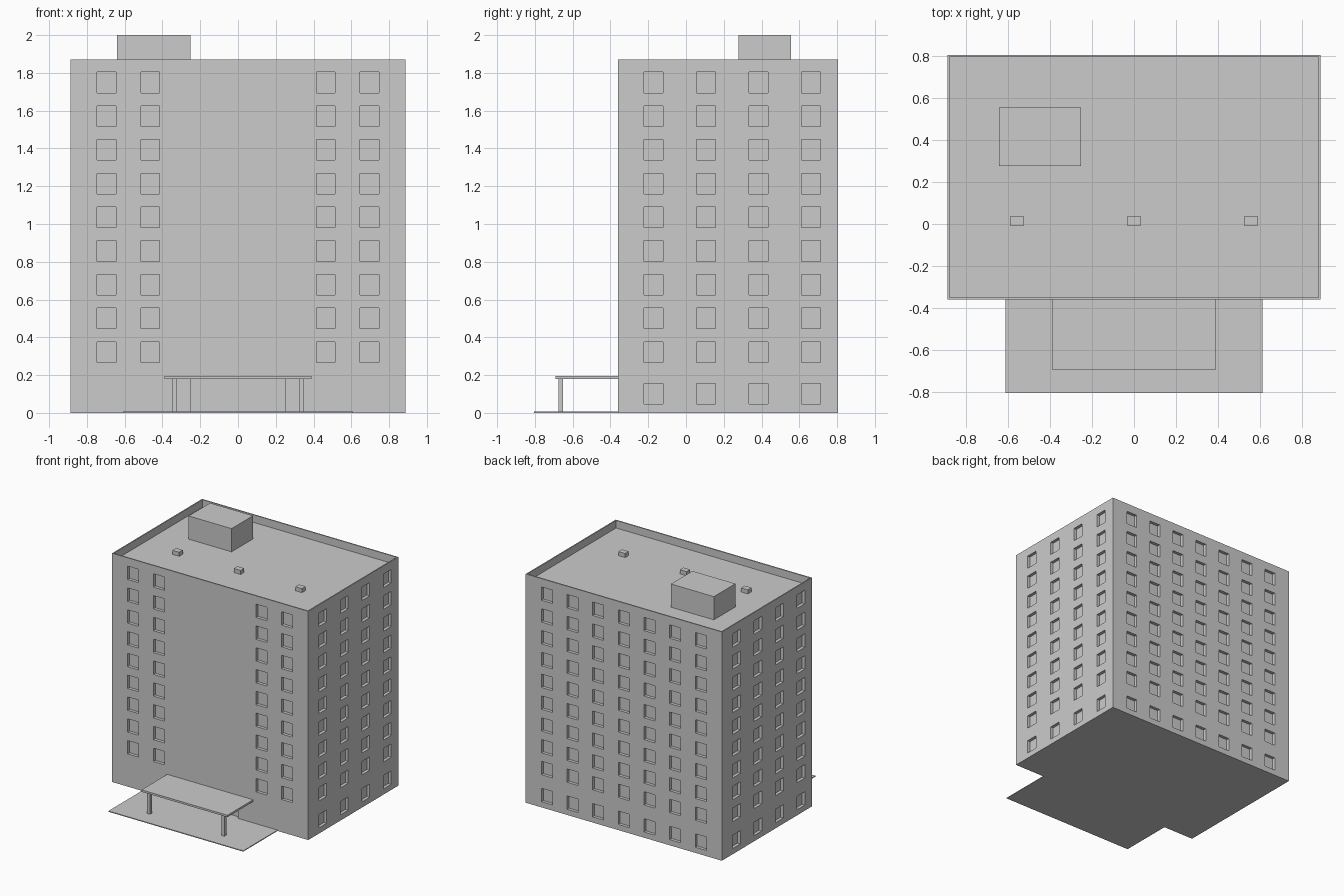
import bpy
import bmesh
from mathutils import Matrix, Vector

cube = bpy.data.objects.get("Cube")
if cube:
    bpy.data.objects.remove(cube, do_unlink=True)

# Single concrete colour
GREY = (0.6, 0.6, 0.6, 1)
concrete = bpy.data.materials.new("concrete grey")
concrete.use_nodes = True
concrete.diffuse_color = GREY
concrete.node_tree.nodes["Principled BSDF"].inputs["Base Color"].default_value = GREY


def add_box(bm, x, y, z):
    """Add a box spanning the (min, max) ranges."""
    size = Vector((x[1] - x[0], y[1] - y[0], z[1] - z[0]))
    centre = Vector((x[0] + x[1], y[0] + y[1], z[0] + z[1])) / 2
    bmesh.ops.create_cube(bm, size=1, matrix=Matrix.Translation(centre) @ Matrix.Diagonal(size).to_4x4())


def make_object(name, boxes):
    bm = bmesh.new()
    for ranges in boxes:
        add_box(bm, *ranges)
    mesh = bpy.data.meshes.new(name)
    bm.to_mesh(mesh)
    bm.free()
    mesh.materials.append(concrete)
    obj = bpy.data.objects.new(name, mesh)
    bpy.context.collection.objects.link(obj)
    return obj


def around(centre, width):
    return (centre - width / 2, centre + width / 2)


# Main dimensions
HALF_X, FRONT, BACK, TOP, ROOF = 0.888, -0.36, 0.804, 1.872, 1.81
WIN_W, WIN_H, DEPTH, PARAPET = 0.1, 0.109, 0.025, 0.01
MID_Y = (FRONT + BACK) / 2

upper_rows = [0.322 + 0.1784 * i for i in range(9)]
all_rows = [0.101] + upper_rows
columns = [0.2323 * i for i in range(-3, 4)]
side_columns = [-0.172 + 0.278 * i for i in range(4)]

# Window recesses on each wall; the two end walls are rotated copies
recesses = []
for z in all_rows:
    zr = around(z, WIN_H)
    for x in columns:
        recesses.append((around(x, WIN_W), around(BACK, 2 * DEPTH), zr))
        if z in upper_rows and abs(x) > 0.4:
            recesses.append((around(x, WIN_W), around(FRONT, 2 * DEPTH), zr))
    for y in side_columns:
        recesses.append((around(HALF_X, 2 * DEPTH), around(y, WIN_W), zr))
        recesses.append((around(-HALF_X, 2 * DEPTH), around(2 * MID_Y - y, WIN_W), zr))

# Entrance recess and the roof well inside the parapet
recesses.append(((-0.252, 0.252), around(FRONT, 2 * DEPTH), (0.007, 0.18)))
recesses.append(((-HALF_X + PARAPET, HALF_X - PARAPET),
                 (FRONT + PARAPET, BACK - PARAPET), (ROOF, TOP + 0.1)))

# Tower block with recesses cut out
tower = make_object("tower_block", [((-HALF_X, HALF_X), (FRONT, BACK), (0, TOP))])
cutter = make_object("recess_cutter", recesses)
cutter.hide_render = True
cut = tower.modifiers.new("recesses", "BOOLEAN")
cut.operation = "DIFFERENCE"
cut.solver = "EXACT"
cut.object = cutter
graph = bpy.context.evaluated_depsgraph_get()
cut_mesh = bpy.data.meshes.new_from_object(tower.evaluated_get(graph))
tower.modifiers.clear()
tower.data = cut_mesh
bpy.data.objects.remove(cutter, do_unlink=True)

# Roof structures
make_object("roof_plant_room", [((-0.641, -0.252), (0.277, 0.555), (ROOF, 2.0))])
for name, x in (("right", -0.556), ("middle", 0), ("left", 0.556)):
    make_object(f"roof_vent_{name}", [(around(x, 0.061), (-0.01, 0.037), (ROOF, ROOF + 0.033))])

# Entrance terrace, canopy and posts
make_object("entrance_terrace", [((-0.61, 0.61), (-0.804, FRONT), (0, 0.007))])
make_object("entrance_canopy", [((-0.389, 0.389), (-0.692, FRONT), (0.18, 0.196))])
for name, x in (("right", -0.336), ("left", 0.336)):
    make_object(f"canopy_post_{name}", [(around(x, 0.026), (-0.676, -0.65), (0.007, 0.18))])
